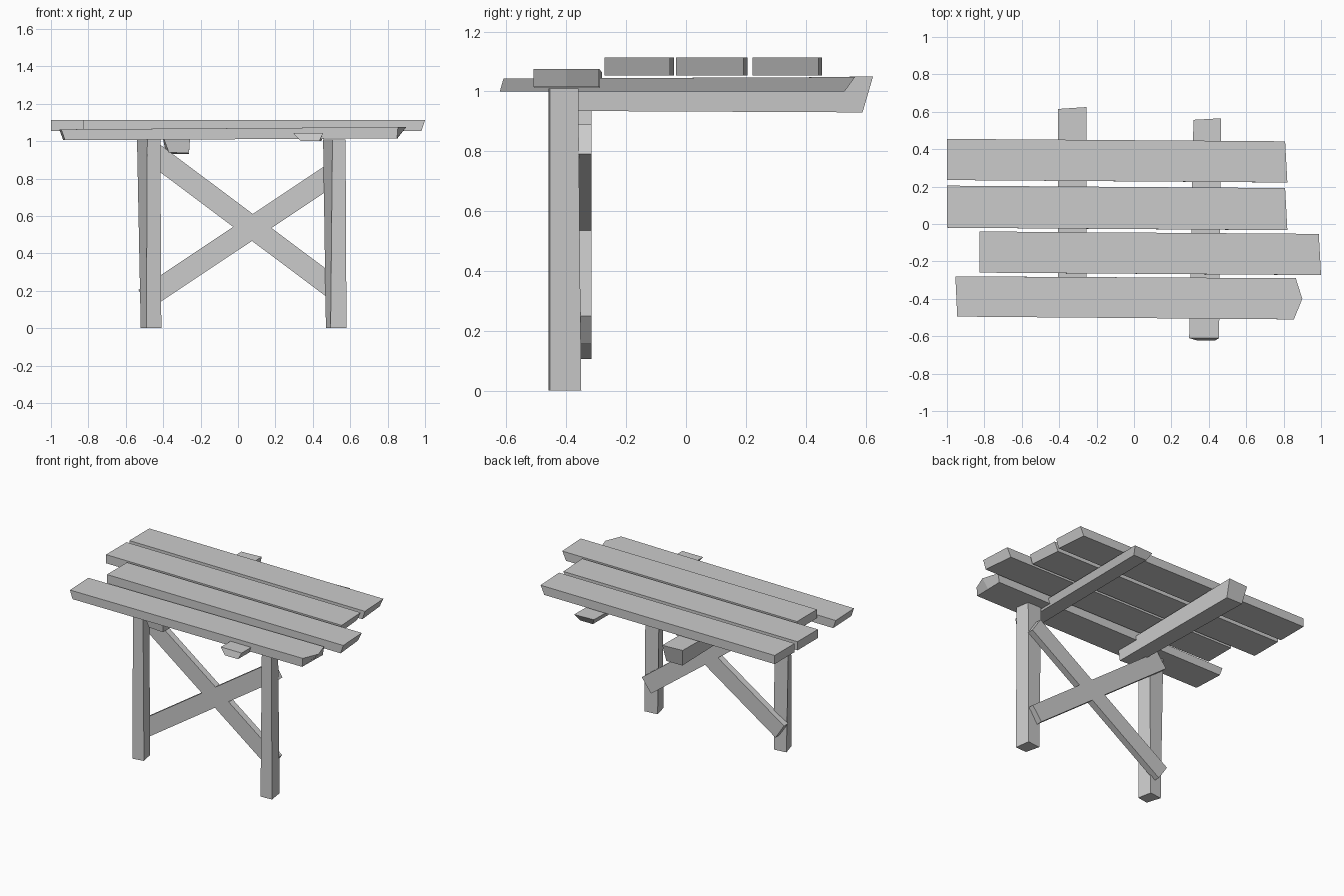
import bpy, bmesh
from mathutils import Vector

if "Cube" in bpy.data.objects:
    bpy.data.objects.remove(bpy.data.objects["Cube"])


def loft(name, a, b):
    """Solid between two matching loops of points."""
    bm = bmesh.new()
    va = [bm.verts.new(p) for p in a]
    vb = [bm.verts.new(p) for p in b]
    n = len(a)
    bm.faces.new(va)
    bm.faces.new(vb)
    for i in range(n):
        j = (i + 1) % n
        bm.faces.new((va[i], va[j], vb[j], vb[i]))
    bmesh.ops.recalc_face_normals(bm, faces=bm.faces[:])
    me = bpy.data.meshes.new(name)
    bm.to_mesh(me)
    bm.free()
    ob = bpy.data.objects.new(name, me)
    bpy.context.collection.objects.link(ob)
    return ob


def flat(points, z):
    return [(x, y, z) for x, y in points]


# Three raised planks: left x, right x, y front/back at the left end
for i, (x0, x1, y0, y1) in enumerate([(-1, .82, .235, .455),
                                      (-1, .82, -.02, .205),
                                      (-.825, 1, -.26, -.04)]):
    d = -.013  # slight skew toward the front at the right end
    low = [(x0, y0), (x1 - .02, y0 + d), (x1 - .04, y1 + d), (x0, y1)]
    top = [(x0, y0), (x1, y0 + d), (x1 - .012, y1 + d), (x0, y1)]
    loft(f"raised_plank_{i + 1}", flat(low, 1.053), flat(top, 1.113))

# Lower front plank with a pointed right end
low = [(-.925, -.495, 1.005), (.85, -.51, 1.015), (.852, -.4, 1.015),
       (.855, -.29, 1.015), (-.935, -.28, 1.005)]
top = [(-.945, -.495, 1.063), (.855, -.51, 1.075), (.9, -.4, 1.075),
       (.865, -.29, 1.075), (-.955, -.28, 1.063)]
loft("front_plank", low, top)

# Cross beams under the planks
loft("left_beam",
     [(-.37, -.45, .94), (-.262, -.45, .935), (-.262, .59, .93), (-.385, .59, .93)],
     [(-.405, -.46, 1.035), (-.255, -.46, 1.035), (-.255, .625, 1.05), (-.405, .615, 1.05)])
loft("right_beam",
     [(.335, -.622, 1.0), (.435, -.622, 1.0), (.445, .53, 1.0), (.345, .53, 1.0)],
     [(.295, -.61, 1.043), (.455, -.61, 1.043), (.465, .565, 1.048), (.318, .557, 1.048)])

# Legs
loft("left_leg",
     flat([(-.49, -.46), (-.41, -.447), (-.43, -.35), (-.52, -.36)], 0),
     flat([(-.485, -.46), (-.415, -.45), (-.43, -.36), (-.54, -.36)], 1.01))
loft("right_leg",
     flat([(.495, -.46), (.58, -.455), (.565, -.35), (.47, -.36)], 0),
     flat([(.505, -.46), (.575, -.455), (.56, -.36), (.455, -.36)], 1.01))

# Crossed braces behind the legs
for name, a, b in [("rising_brace", (-.5, .155), (.53, .84)),
                   ("falling_brace", (-.49, .963), (.525, .203))]:
    a, b = Vector(a), Vector(b)
    u = (b - a).normalized()
    side = Vector((-u.y, u.x)) * .059
    ring = [a - side, b - side, b + side, a + side]
    loft(name, [(p.x, -.36, p.y) for p in ring], [(p.x, -.315, p.y) for p in ring])
